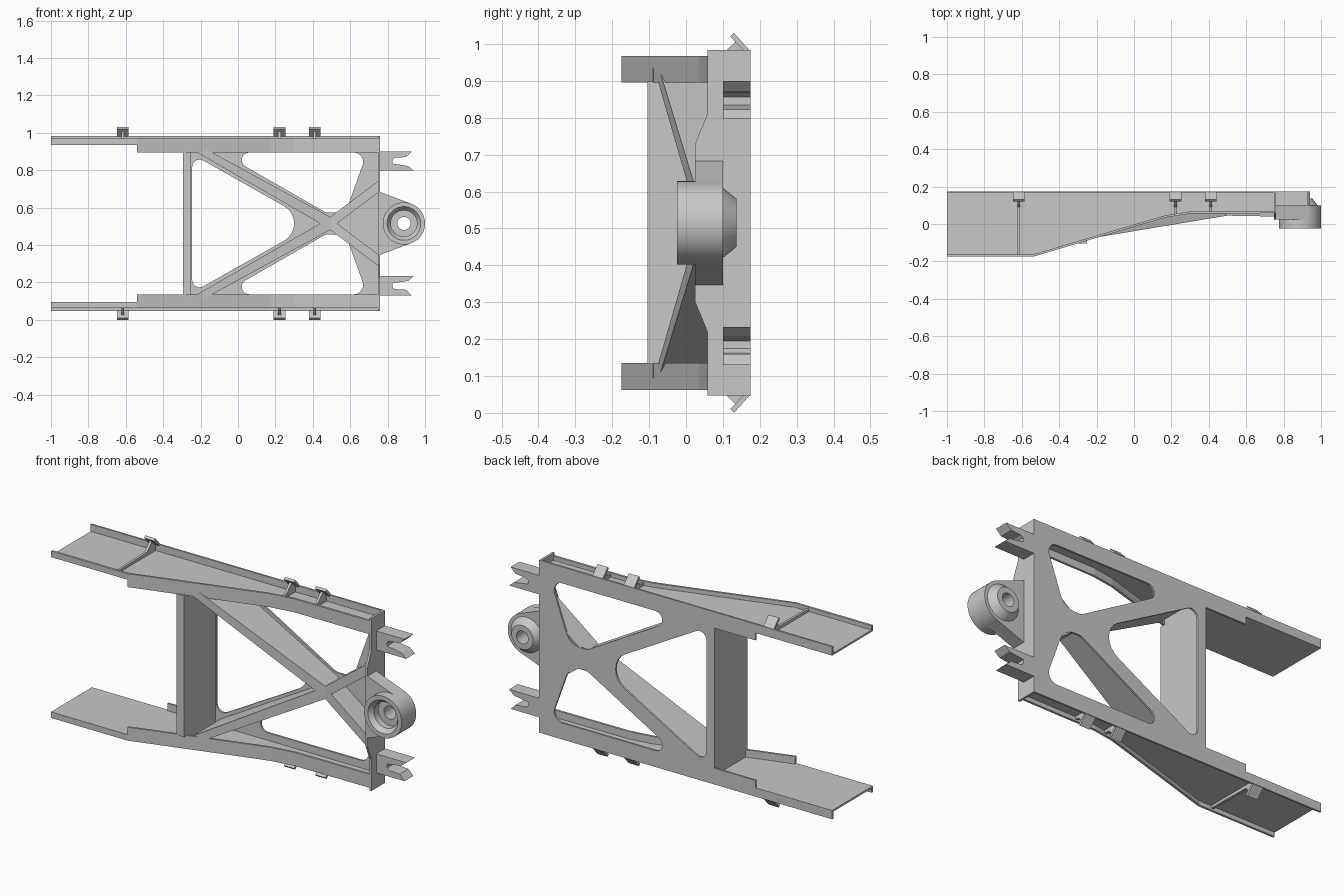
import bpy, bmesh, math
from mathutils import Matrix, Vector

if "Cube" in bpy.data.objects:
    bpy.data.objects.remove(bpy.data.objects["Cube"])

MID = 0.515          # height of the mirror plane
BACK = 0.175
grey = bpy.data.materials.new("plain grey")
grey.use_nodes = True
colour = (0.58, 0.58, 0.58, 1)
grey.diffuse_color = colour
grey.node_tree.nodes["Principled BSDF"].inputs["Base Color"].default_value = colour

# Local sketch axes mapped to world axes
PLANES = {
    "xy": Matrix.Identity(4),
    "xz": Matrix(((1, 0, 0, 0), (0, 0, -1, 0), (0, 1, 0, 0), (0, 0, 0, 1))),
    "yz": Matrix(((0, 0, 1, 0), (1, 0, 0, 0), (0, 1, 0, 0), (0, 0, 0, 1))),
}


def add(name, mesh):
    mesh.name = name
    if not mesh.materials:
        mesh.materials.append(grey)
    ob = bpy.data.objects.new(name, mesh)
    bpy.context.collection.objects.link(ob)
    return ob


def prism(name, plane, lo, hi, *loops):
    """Extrude an outline (further loops are holes) from lo to hi."""
    cu = bpy.data.curves.new(name, "CURVE")
    cu.dimensions, cu.fill_mode = "2D", "BOTH"
    cu.extrude = (hi - lo) / 2
    for loop in loops:
        sp = cu.splines.new("POLY")
        sp.points.add(len(loop) - 1)
        for p, (u, v) in zip(sp.points, loop):
            p.co = (u, v, 0, 1)
        sp.use_cyclic_u = True
    tmp = bpy.data.objects.new(name, cu)
    bpy.context.collection.objects.link(tmp)
    mesh = bpy.data.meshes.new_from_object(
        tmp.evaluated_get(bpy.context.evaluated_depsgraph_get()))
    bpy.data.objects.remove(tmp)
    bpy.data.curves.remove(cu)
    mid = (lo + hi) / 2 * (-1 if plane == "xz" else 1)
    mesh.transform(PLANES[plane] @ Matrix.Translation((0, 0, mid)))
    bm = bmesh.new()
    bm.from_mesh(mesh)
    bmesh.ops.remove_doubles(bm, verts=bm.verts, dist=1e-5)
    bmesh.ops.recalc_face_normals(bm, faces=bm.faces)
    bm.to_mesh(mesh)
    bm.free()
    for poly in mesh.polygons:
        poly.use_smooth = False
    return add(name, mesh)


def pair(ob):
    """Rename to upper part and add its lower mirror image."""
    base = ob.name
    ob.name = "upper_" + base
    mesh = ob.data.copy()
    mesh.transform(Matrix.Translation((0, 0, 2 * MID)) @ Matrix.Diagonal((1, 1, -1, 1)))
    mesh.flip_normals()
    add("lower_" + base, mesh)


def flip(loop):
    return [(x, 2 * MID - z) for x, z in loop]


def rounded(corners, steps=8):
    """Polygon of (u, v, radius) corners with filleted vertices."""
    out = []
    for i, (u, v, r) in enumerate(corners):
        p = Vector((u, v))
        a = (Vector(corners[i - 1][:2]) - p).normalized()
        b = (Vector(corners[(i + 1) % len(corners)][:2]) - p).normalized()
        half = math.acos(a.dot(b)) / 2
        c = p + (a + b).normalized() * (r / math.sin(half))
        start = p + a * (r / math.tan(half)) - c
        end = p + b * (r / math.tan(half)) - c
        first = math.atan2(start.y, start.x)
        sweep = math.atan2(start.x * end.y - start.y * end.x, start.dot(end))
        for k in range(steps + 1):
            t = first + sweep * k / steps
            out.append((c.x + r * math.cos(t), c.y + r * math.sin(t)))
    return out


# Back plate with its three rounded openings
half_outline = [(0.76, 0.983), (-1, 0.983), (-1, 0.935), (-0.54, 0.935),
                (-0.54, 0.895), (-0.295, 0.895)]
side_hole = rounded([(-0.09, 0.894, 0.04), (0.69, 0.894, 0.05),
                     (0.575, 0.573, 0.09), (0.47, 0.573, 0.06)])
mid_hole = rounded([(-0.245, 0.885, 0.04), (0.41, MID, 0.106), (-0.245, 0.145, 0.04)])
prism("back_plate", "xz", 0.165, BACK, half_outline + flip(half_outline)[::-1],
      side_hole, flip(side_hole), mid_hole)

# Side rails: floor, front lip and deeper front flange
front = [(-1, -0.175), (-0.54, -0.175), (-0.12, -0.05), (0.05, 0.0),
         (0.17, 0.035), (0.3, 0.055), (0.76, 0.058)]


def strip(path, t=0.012):
    return path + [(x, y + t) for x, y in reversed(path)]


pair(prism("rail_floor", "xy", 0.935, 0.945, front + [(0.76, 0.17), (-1, 0.17)]))
pair(prism("rail_end_lip", "xy", 0.935, 0.968, strip(front[:2])))
pair(prism("rail_front_flange", "xy", 0.895, 0.968, strip(front[1:])))

# Rail ribs and slanted clips
for i, (x, y0) in enumerate([(-0.617, -0.17), (0.222, 0.05), (0.41, 0.062)]):
    pair(prism(f"rail_rib_{i}", "yz", x - 0.007, x + 0.007,
               [(y0, 0.94), (0.17, 0.94), (0.17, 0.985), (0.14, 1.012),
                (0.105, 0.978), (0.09, 0.962), (y0, 0.958)]))
    pair(prism(f"rail_clip_{i}", "yz", x - 0.031, x + 0.031,
               [(0.175, 0.98), (0.13, 1.03), (0.12, 1.02), (0.158, 0.98)]))

# Cross wall between the rails, with a front edge strip
for name, y0, y1, z0 in [("cross_wall", -0.09, 0.17, 0.095),
                         ("cross_wall_edge", -0.105, -0.09, 0.132)]:
    prism(name, "xy", z0, 2 * MID - z0,
          [(-0.295, y0), (-0.25, y0), (-0.25, y1), (-0.295, y1)])


# Diagonal braces: upright prisms sheared along x
def brace(name, x0, y0, x1, y1, z0, slope, h):
    ob = prism(name, "xy", -h, h, [(x0, y0), (x1, y1), (x1, 0.17), (x0, 0.17)])
    for v in ob.data.vertices:
        v.co.z = min(v.co.z + z0 + slope * (v.co.x - x0), 0.94)
    pair(ob)


brace("long_brace", -0.22, -0.075, 0.5, 0.045, 0.928, -0.577, 0.033)
brace("short_brace", 0.475, 0.045, 0.755, 0.04, 0.505, 0.75, 0.031)

# End plate, deeper in the middle
edge = [(BACK, 0.983), (0.058, 0.983), (0.058, 0.81), (0.025, 0.73)]
prism("end_plate", "yz", 0.748, 0.76, edge + flip(edge)[::-1])

# Forked lugs on the end plate
pair(prism("fork_lug", "xz", 0.1, BACK,
           [(0.755, 0.9), (0.93, 0.9), (0.9, 0.87), (0.84, 0.866), (0.825, 0.856),
            (0.825, 0.835), (0.91, 0.822), (0.94, 0.797), (0.755, 0.797)]))

# Pivot bracket wrapping the pivot ring
cx = 0.887
arc = [(cx + 0.095 * math.cos(a), MID + 0.095 * math.sin(a))
       for a in (math.radians(70 + 220 * k / 16) for k in range(17))]
prism("pivot_bracket", "xz", 0.025, 0.1,
      [(0.755, 0.345), (0.755, 0.685), (0.93, 0.619)] + arc + [(0.93, 0.411)])

# Pivot ring, turned about the y axis
section = [(0.113, -0.025), (0.113, 0.1), (0.095, 0.1), (0.065, 0.137), (0.035, 0.137),
           (0.035, 0.035), (0.07, 0.035), (0.07, 0.0), (0.09, -0.025)]
bm = bmesh.new()
N = 48
rings = [[bm.verts.new((cx + r * math.cos(2 * math.pi * k / N), y,
                        MID + r * math.sin(2 * math.pi * k / N))) for k in range(N)]
         for r, y in section]
for i, ring in enumerate(rings):
    prev = rings[i - 1]
    for k in range(N):
        j = (k + 1) % N
        bm.faces.new((prev[k], prev[j], ring[j], ring[k]))
bmesh.ops.recalc_face_normals(bm, faces=bm.faces)
mesh = bpy.data.meshes.new("pivot_ring")
bm.to_mesh(mesh)
bm.free()
ring_ob = add("pivot_ring", mesh)
bpy.ops.object.select_all(action="DESELECT")
ring_ob.select_set(True)
bpy.context.view_layer.objects.active = ring_ob
bpy.ops.object.shade_smooth_by_angle(angle=math.radians(30))
